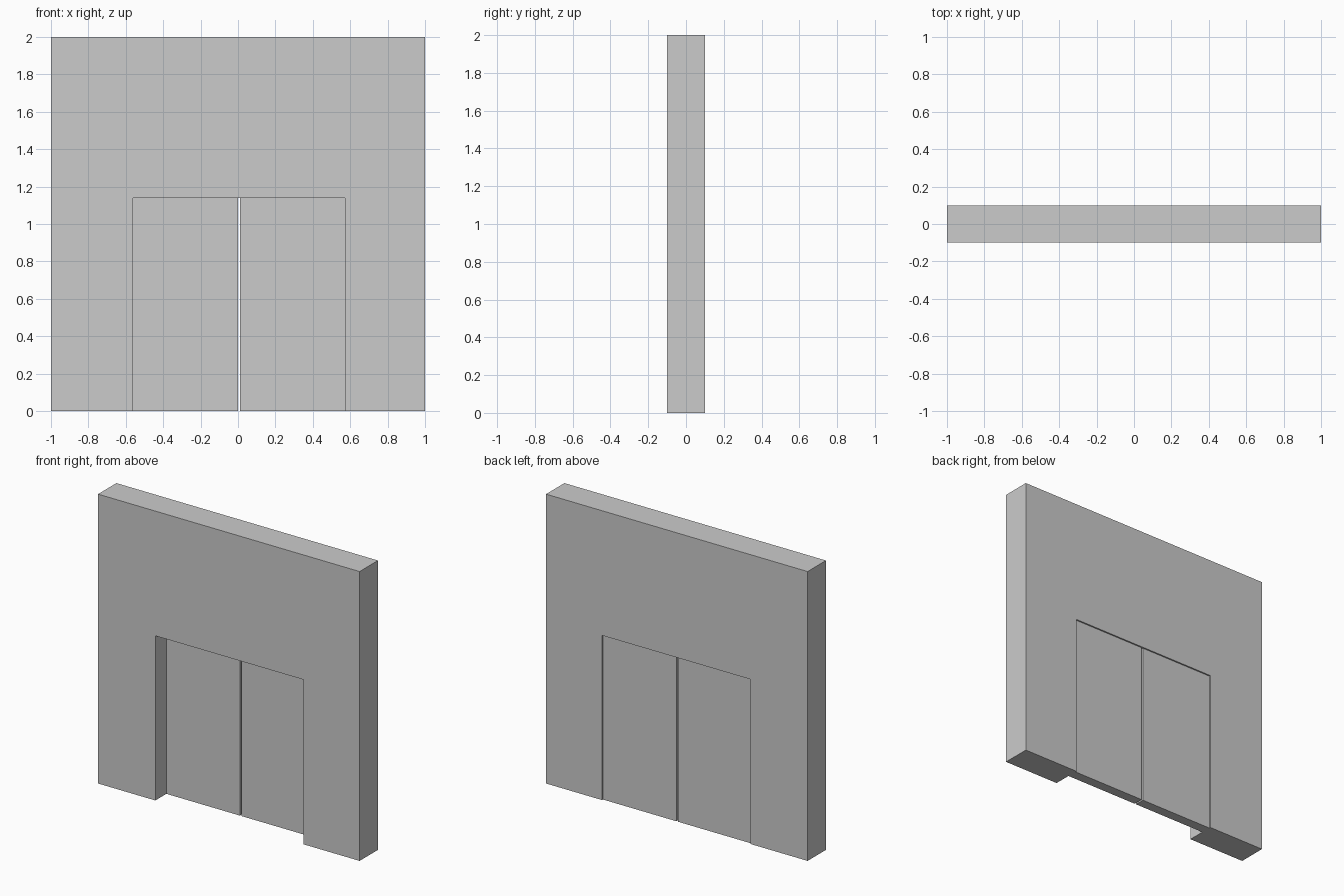
import bpy, bmesh

if "Cube" in bpy.data.objects:
    bpy.data.objects.remove(bpy.data.objects["Cube"])

LEFT, RIGHT, TOP = -0.562, 0.572, 1.138   # doorway opening
GAP = (0.0, 0.011)                        # slit between the two doors


def extrude_profile(name, points, y0, y1):
    """Extrude an x-z outline from y0 to y1."""
    bm = bmesh.new()
    face = bm.faces.new([bm.verts.new((x, y0, z)) for x, z in points])
    ext = bmesh.ops.extrude_face_region(bm, geom=[face])
    verts = [g for g in ext["geom"] if isinstance(g, bmesh.types.BMVert)]
    bmesh.ops.translate(bm, verts=verts, vec=(0, y1 - y0, 0))
    bmesh.ops.recalc_face_normals(bm, faces=bm.faces)
    mesh = bpy.data.meshes.new(name)
    bm.to_mesh(mesh)
    bm.free()
    obj = bpy.data.objects.new(name, mesh)
    bpy.context.collection.objects.link(obj)
    return obj


# Wall with doorway notch
extrude_profile("wall", [(-1, 0), (LEFT, 0), (LEFT, TOP), (RIGHT, TOP),
                         (RIGHT, 0), (1, 0), (1, 2), (-1, 2)], -0.1, 0.1)

# Two recessed door panels, slightly inset at the back
for name, x0, x1 in (("left_door", LEFT, GAP[0]), ("right_door", GAP[1], RIGHT)):
    extrude_profile(name, [(x0, 0), (x1, 0), (x1, TOP), (x0, TOP)], 0.02, 0.09)
